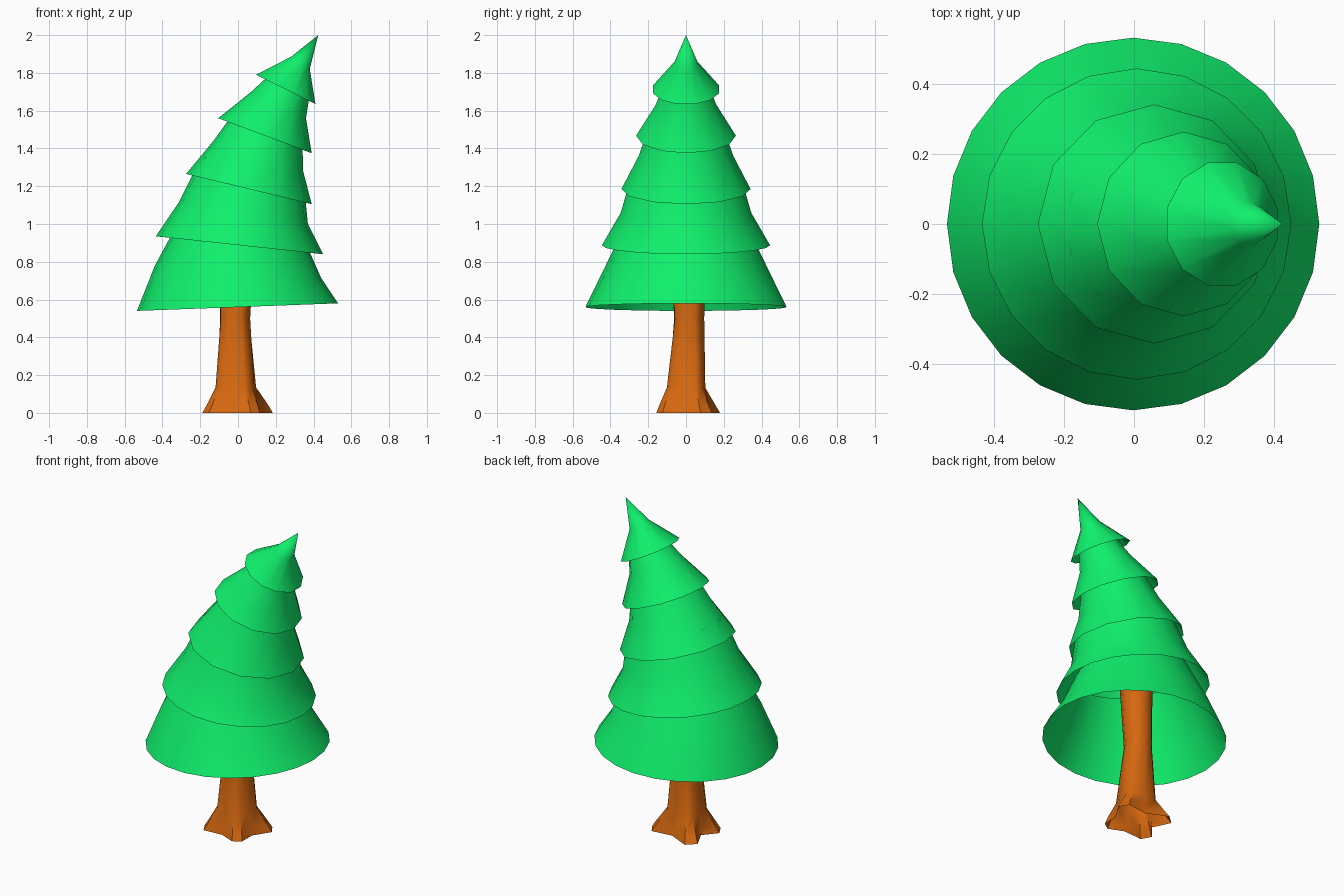
import bpy, bmesh
from math import sin, cos, pi, radians, hypot

if "Cube" in bpy.data.objects:
    bpy.data.objects.remove(bpy.data.objects["Cube"])


def material(name, color):
    m = bpy.data.materials.new(name)
    m.diffuse_color = color
    m.use_nodes = True
    m.node_tree.nodes["Principled BSDF"].inputs["Base Color"].default_value = m.diffuse_color
    return m


green = material("foliage_green", (0.005, 0.87, 0.15, 1))
orange = material("bark_orange", (0.68, 0.14, 0.005, 1))


def loft(name, rings, mat, apex=None, angle=40):
    """Skin a list of point rings, optionally closing to an apex."""
    bm = bmesh.new()
    loops = [[bm.verts.new(p) for p in ring] for ring in rings]
    n = len(loops[0])
    for a, b in zip(loops, loops[1:]):
        for i in range(n):
            j = (i + 1) % n
            bm.faces.new((a[i], a[j], b[j], b[i]))
    if apex:
        tip = bm.verts.new(apex)
        for i in range(n):
            bm.faces.new((loops[-1][i], loops[-1][(i + 1) % n], tip))
    me = bpy.data.meshes.new(name)
    bm.to_mesh(me)
    bm.free()
    me.materials.append(mat)
    ob = bpy.data.objects.new(name, me)
    bpy.context.collection.objects.link(ob)
    bpy.ops.object.select_all(action='DESELECT')
    bpy.context.view_layer.objects.active = ob
    ob.select_set(True)
    bpy.ops.object.shade_smooth_by_angle(angle=radians(angle))
    return ob


def tilted_ring(lx, lz, rx, rz, n, offset=0.0):
    """Circle spanning a left and a right point of the front silhouette."""
    k = 1 / cos(offset)
    hx, hz = (rx - lx) / 2 * k, (rz - lz) / 2 * k
    r = hypot(hx, hz)
    pts = []
    for i in range(n):
        a = 2 * pi * i / n + offset
        pts.append(((lx + rx) / 2 + hx * cos(a), r * sin(a),
                    (lz + rz) / 2 + hz * cos(a)))
    return pts


# Foliage tiers: sides, then rim, middle and top as left x, z, right x, z
tiers = [
    (24, (-.535, .54, .53, .58), (-.44, .78, .44, .715), (-.305, 1.03, .345, .93)),
    (20, (-.435, .935, .45, .84), (-.31, 1.12, .37, 1.00), (-.19, 1.36, .35, 1.20)),
    (12, (-.275, 1.265, .39, 1.105), (-.13, 1.44, .345, 1.28), (.0, 1.62, .34, 1.47)),
    (12, (-.105, 1.56, .39, 1.375), (.07, 1.70, .36, 1.56), (.20, 1.82, .38, 1.69)),
]
for i, (n, *spans) in enumerate(tiers, 1):
    loft(f"foliage_tier_{i}", [tilted_ring(*s, n) for s in spans], green)

# Pointed top tier
loft("foliage_top",
     [tilted_ring(*s, 12, radians(15))
      for s in ((.095, 1.79, .41, 1.635), (.28, 1.885, .38, 1.82))],
     green, apex=(.425, 0, 2.0), angle=50)

# Trunk with four flared roots (angle, reach)
roots = [(33, .20), (133, .215), (209, .20), (303, .17)]
directions = []
for i, (a, reach) in enumerate(roots):
    nxt = roots[(i + 1) % 4][0] + (360 if i == 3 else 0)
    directions += [(a - 10, reach, .115), (a + 10, reach, .115),
                   ((a + nxt) / 2, .12, .098)]


def trunk_ring(z, cx, cy, radius):
    return [(cx + radius(d) * cos(radians(d[0])),
             cy + radius(d) * sin(radians(d[0])), z) for d in directions]


loft("trunk", [
    trunk_ring(0, 0, 0, lambda d: d[1]),
    trunk_ring(.035, 0, 0, lambda d: d[1] * .75 + d[2] * .25),
    trunk_ring(.135, -.01, .005, lambda d: d[2]),
    trunk_ring(.50, -.015, .016, lambda d: .081),
    trunk_ring(.95, -.005, .01, lambda d: .097),
], orange)
